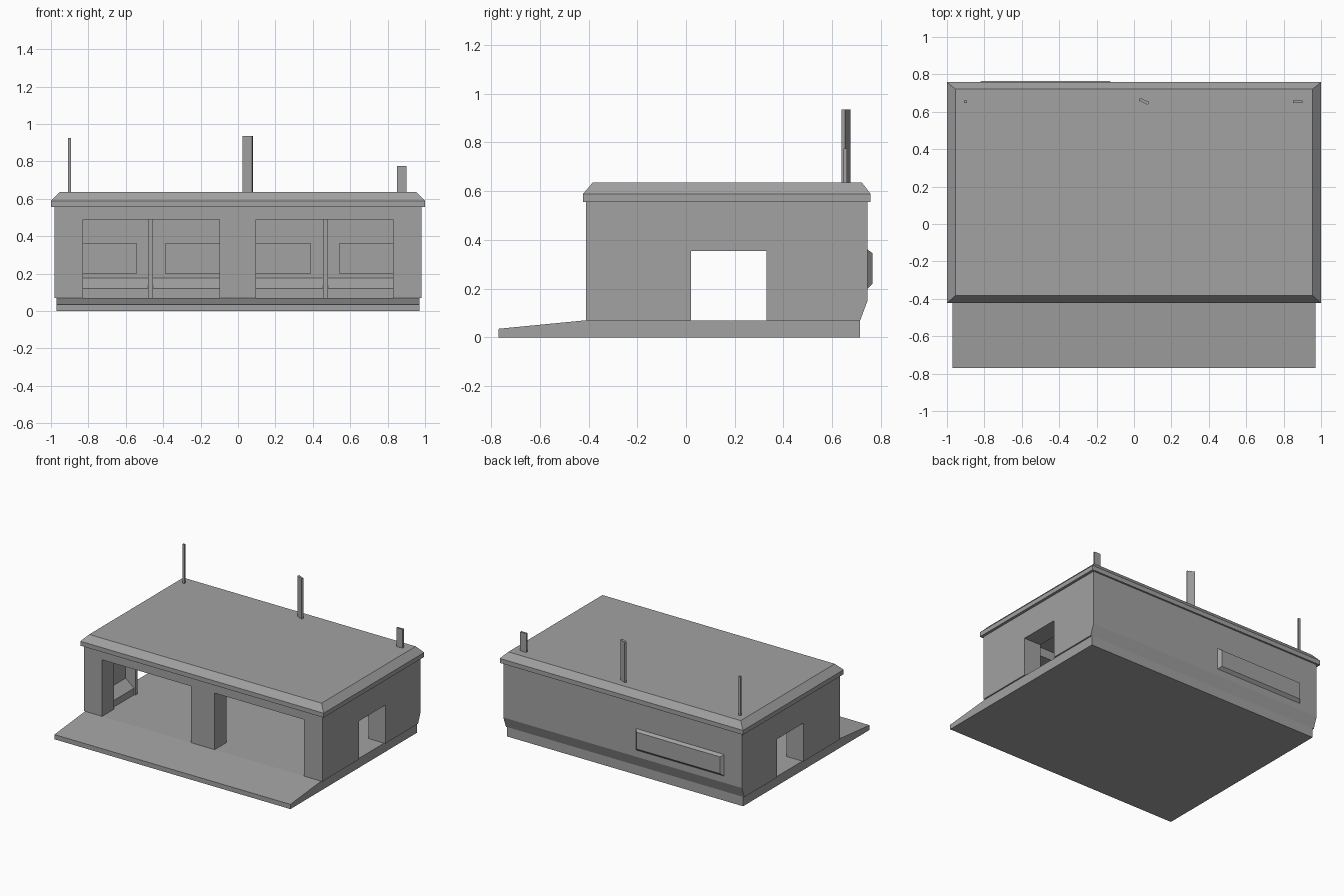
import bpy
import bmesh
from math import radians
from mathutils import Matrix

cube = bpy.data.objects.get("Cube")
if cube:
    bpy.data.objects.remove(cube, do_unlink=True)

grey = bpy.data.materials.new("concrete grey")
grey.use_nodes = True
colour = (0.36, 0.36, 0.36, 1)
grey.diffuse_color = colour
grey.node_tree.nodes["Principled BSDF"].inputs["Base Color"].default_value = colour

FLOOR, EAVE = 0.07, 0.555
SIDE, SIDE_IN = 0.98, 0.92
FRONT, FRONT_IN = -0.41, -0.27
BACK, BACK_IN = 0.745, 0.685
DOOR_A, DOOR_B, DOOR_TOP = 0.02, 0.33, 0.355


def finish(name, bm):
    bmesh.ops.recalc_face_normals(bm, faces=bm.faces)
    mesh = bpy.data.meshes.new(name)
    bm.to_mesh(mesh)
    bm.free()
    mesh.materials.append(grey)
    obj = bpy.data.objects.new(name, mesh)
    bpy.context.collection.objects.link(obj)
    return obj


def prism(name, profile, axis, start, end):
    """Extrude a flat profile along x (yz profile) or y (xz profile)."""
    bm = bmesh.new()
    place = (lambda a, b: (start, a, b)) if axis == "x" else (lambda a, b: (a, start, b))
    face = bm.faces.new([bm.verts.new(place(a, b)) for a, b in profile])
    moved = bmesh.ops.extrude_face_region(bm, geom=[face])["geom"]
    step = (end - start, 0, 0) if axis == "x" else (0, end - start, 0)
    bmesh.ops.translate(bm, vec=step, verts=[g for g in moved if isinstance(g, bmesh.types.BMVert)])
    return finish(name, bm)


def box(name, x, y, z, turn=0):
    bm = bmesh.new()
    bmesh.ops.create_cube(bm, size=1)
    bmesh.ops.scale(bm, vec=(x[1] - x[0], y[1] - y[0], z[1] - z[0]), verts=bm.verts)
    bmesh.ops.rotate(bm, matrix=Matrix.Rotation(radians(turn), 3, "Z"), verts=bm.verts)
    bmesh.ops.translate(bm, vec=(sum(x) / 2, sum(y) / 2, sum(z) / 2), verts=bm.verts)
    return finish(name, bm)


def loft(name, rings):
    """Skin a stack of four-cornered rings and cap both ends."""
    bm = bmesh.new()
    loops = [[bm.verts.new(p) for p in ring] for ring in rings]
    for low, high in zip(loops, loops[1:]):
        for i in range(4):
            j = (i + 1) % 4
            bm.faces.new((low[i], low[j], high[j], high[i]))
    bm.faces.new(loops[0])
    bm.faces.new(loops[-1])
    return finish(name, bm)


# Foundation slab with the sloping front ramp
prism("foundation_ramp", [(-0.77, 0), (-0.77, 0.035), (FRONT, FLOOR), (0.715, FLOOR), (0.715, 0)],
      "x", -0.97, 0.97)

# Front wall with two wide bays
prism("front_wall", [(-SIDE_IN, FLOOR), (-0.83, FLOOR), (-0.83, 0.49), (-0.1, 0.49), (-0.1, FLOOR),
                     (0.095, FLOOR), (0.095, 0.49), (0.83, 0.49), (0.83, FLOOR), (SIDE_IN, FLOOR),
                     (SIDE_IN, EAVE), (-SIDE_IN, EAVE)], "y", FRONT, FRONT_IN)

# Back wall with its undercut foot and sloping inner skirting
prism("back_wall", [(0.62, FLOOR), (0.715, FLOOR), (BACK, 0.15), (BACK, EAVE), (BACK_IN, EAVE),
                    (BACK_IN, 0.175), (0.62, 0.12)], "x", -SIDE_IN, SIDE_IN)

# Side walls, doorways, inner frames and skirtings
for side, s in (("left", 1), ("right", -1)):
    prism(side + "_wall", [(FRONT, FLOOR), (DOOR_A, FLOOR), (DOOR_A, DOOR_TOP), (DOOR_B, DOOR_TOP),
                           (DOOR_B, FLOOR), (0.715, FLOOR), (BACK, 0.15), (BACK, EAVE), (FRONT, EAVE)],
          "x", s * SIDE_IN, s * SIDE)
    jamb = sorted((s * 0.84, s * SIDE_IN))
    for part, y, z in (("front_jamb", (DOOR_A - 0.025, DOOR_A), (FLOOR, EAVE)),
                       ("back_jamb", (DOOR_B, DOOR_B + 0.025), (FLOOR, EAVE)),
                       ("door_head", (DOOR_A, DOOR_B), (DOOR_TOP, DOOR_TOP + 0.025))):
        box(side + "_" + part, jamb, y, z)
    for part, a, b in (("front", FRONT_IN, DOOR_A - 0.025), ("back", DOOR_B + 0.025, BACK_IN)):
        prism(side + "_" + part + "_skirting",
              [(s * 0.85, FLOOR), (s * SIDE_IN, FLOOR), (s * SIDE_IN, 0.175), (s * 0.85, 0.12)], "y", a, b)
    # Rib and wall panel inside the back wall
    box(side + "_back_rib", sorted((s * 0.455, s * 0.48)), (0.61, BACK_IN), (FLOOR, EAVE))
    box(side + "_inner_panel", sorted((s * 0.54, s * 0.84)), (BACK_IN - 0.01, BACK_IN), (0.2, 0.36))
box("middle_inner_panel", (-0.39, 0.39), (BACK_IN - 0.01, BACK_IN), (0.2, 0.36))


# Roof slab with bevelled rim
def roof_ring(x, front, back, z):
    return [(-x, front, z), (x, front, z), (x, back, z), (-x, back, z)]


loft("roof", [roof_ring(1, -0.423, 0.758, EAVE), roof_ring(1, -0.423, 0.758, 0.588),
              roof_ring(0.955, -0.383, 0.722, 0.635)])


# Bevelled plate on the outside of the back wall
def plate_ring(x0, x1, z0, z1, y):
    return [(x0, y, z0), (x1, y, z0), (x1, y, z1), (x0, y, z1)]


loft("back_plate", [plate_ring(-0.835, -0.11, 0.2, 0.36, BACK),
                    plate_ring(-0.815, -0.13, 0.22, 0.345, 0.765)])

# Roof posts
box("thin_mast", (-0.91, -0.893), (0.647, 0.66), (0.63, 0.925))
box("middle_mast", (0.026, 0.08), (0.648, 0.664), (0.63, 0.935), -25)
box("short_mast", (0.85, 0.9), (0.647, 0.661), (0.63, 0.775))
